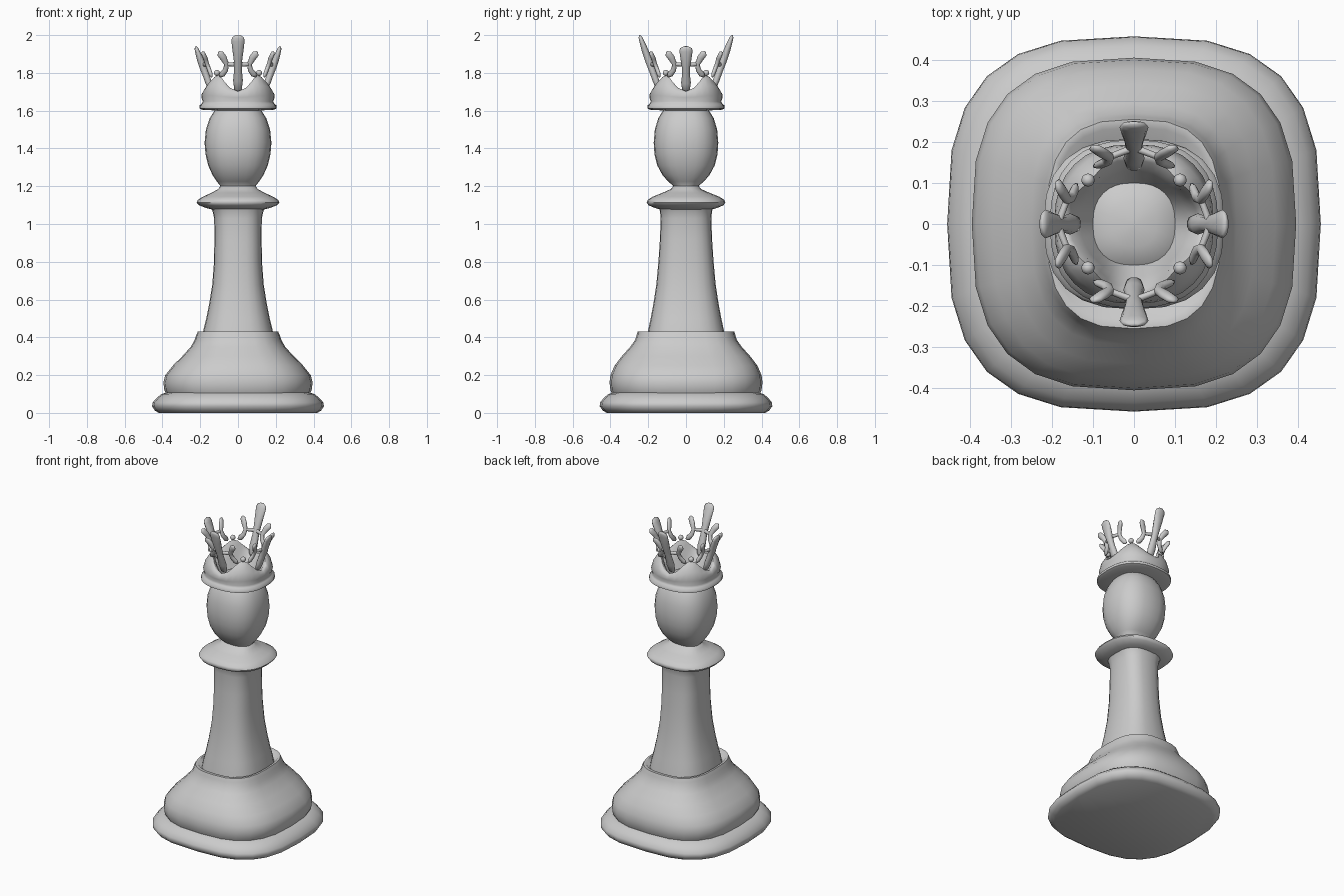
import bpy, bmesh, math
from mathutils import Vector

old = bpy.data.objects.get("Cube")
if old:
    bpy.data.objects.remove(old, do_unlink=True)

grey = bpy.data.materials.new("light_grey")
grey.use_nodes = True
grey.diffuse_color = (0.6, 0.6, 0.6, 1)
grey.node_tree.nodes["Principled BSDF"].inputs["Base Color"].default_value = (0.6, 0.6, 0.6, 1)


def make_object(name, rings, angle=55):
    """Skin closed rings of points, cap both ends and smooth the result."""
    bm = bmesh.new()
    loops = [[bm.verts.new(p) for p in ring] for ring in rings]
    n = len(loops[0])
    for a, b in zip(loops, loops[1:]):
        for i in range(n):
            j = (i + 1) % n
            bm.faces.new((a[i], a[j], b[j], b[i]))
    bm.faces.new(loops[0][::-1])
    bm.faces.new(loops[-1])
    bmesh.ops.recalc_face_normals(bm, faces=bm.faces)
    mesh = bpy.data.meshes.new(name)
    bm.to_mesh(mesh)
    bm.free()
    mesh.materials.append(grey)
    obj = bpy.data.objects.new(name, mesh)
    bpy.context.collection.objects.link(obj)
    bpy.ops.object.select_all(action='DESELECT')
    obj.select_set(True)
    bpy.context.view_layer.objects.active = obj
    bpy.ops.object.shade_smooth_by_angle(angle=math.radians(angle))
    return obj


def rounded(t, power):
    """Unit point on a rounded square."""
    c, s = math.cos(t), math.sin(t)
    return (math.copysign(abs(c) ** (2 / power), c),
            math.copysign(abs(s) ** (2 / power), s))


def turned(name, profile, power, sides=24):
    """Stack rounded squares given as height, half width, half depth."""
    rings = []
    for z, rx, ry in profile:
        ring = []
        for i in range(sides):
            x, y = rounded(math.tau * i / sides, power)
            ring.append((x * rx, y * ry, z))
        rings.append(ring)
    return make_object(name, rings)


# Pedestal
turned("foot", [(0, .42, .42), (.012, .44, .44), (.035, .455, .457), (.055, .452, .455),
                (.08, .43, .435), (.1, .405, .41), (.11, .37, .38)], 2.9)
turned("pedestal", [(.09, .375, .385), (.12, .39, .4), (.16, .395, .405), (.2, .385, .4),
                    (.25, .345, .378), (.3, .295, .34), (.35, .25, .295), (.385, .23, .27),
                    (.41, .222, .262), (.432, .212, .255), (.432, .2, .235),
                    (.4, .18, .205)], 2.8)

# Column and collar
turned("column", [(.38, .192, .21), (.44, .183, .2), (.5, .168, .187), (.58, .152, .172),
                  (.68, .136, .157), (.8, .127, .146), (.92, .125, .138),
                  (1.03, .126, .134), (1.07, .135, .138), (1.1, .15, .15)], 2.7)
turned("collar", [(1.075, .13, .13), (1.085, .17, .165), (1.1, .208, .2), (1.115, .22, .208),
                  (1.128, .212, .203), (1.145, .185, .175), (1.165, .14, .125),
                  (1.185, .105, .08), (1.21, .085, .06)], 2.5)

# Head
turned("head", [(1.18, .09, .062), (1.2, .092, .065), (1.225, .112, .095), (1.26, .135, .125),
                (1.31, .158, .152), (1.37, .172, .167), (1.43, .177, .171), (1.5, .17, .165),
                (1.56, .15, .147), (1.6, .124, .122), (1.625, .095, .095),
                (1.64, .055, .055), (1.645, .01, .01)], 2.45)

# Crown band: height, radius, rise at the corners, inward lean at the corners
crown_rows = [(1.6, .1, 0, 0), (1.605, .19, 0, 0), (1.612, .205, 0, 0), (1.627, .205, 0, 0),
              (1.637, .192, 0, 0), (1.648, .186, 0, 0), (1.67, .194, .01, 0),
              (1.688, .192, .045, .012), (1.7, .185, .075, .03), (1.703, .174, .085, .032),
              (1.695, .158, .07, .027), (1.66, .13, .03, .01), (1.62, .1, 0, 0)]
crown_rings = []
for z, r, rise, lean in crown_rows:
    ring = []
    for i in range(32):
        t = math.tau * i / 32
        peak = abs(math.sin(2 * t)) ** 1.6
        x, y = rounded(t, 2.4)
        ring.append((x * (r - lean * peak), y * (r - lean * peak), z + rise * peak))
    crown_rings.append(ring)
make_object("crown_band", crown_rings)


def leaf(name, path, turn, sides=10):
    """Flattened rod along (side, out, up, half width, half thickness), turned about z."""
    pts = [Vector(p[:3]) for p in path]
    cs, sn = math.cos(turn), math.sin(turn)
    rings = []
    for i, p in enumerate(path):
        along = (pts[min(i + 1, len(pts) - 1)] - pts[max(i - 1, 0)]).normalized()
        wide = along.cross(Vector((0, 1, 0))).normalized()
        thick = wide.cross(along)
        ring = []
        for k in range(sides):
            a = math.tau * k / sides
            q = pts[i] + wide * math.cos(a) * p[3] + thick * math.sin(a) * p[4]
            ring.append((q.x * cs - q.y * sn, q.x * sn + q.y * cs, q.z))
        rings.append(ring)
    make_object(name, rings, 70)


# Four leaning ornaments, the front and back ones taller
blade = [(0, .01, .004), (.04, .02, .014), (.2, .026, .018), (.4, .02, .018), (.55, .022, .02),
         (.75, .03, .018), (.9, .035, .013), (.96, .031, .01), (1, .012, .004)]
petal = [(.1, .188, 1.912, .006, .004), (.094, .184, 1.902, .018, .01),
         (.078, .174, 1.88, .018, .012), (.06, .163, 1.845, .013, .011),
         (.066, .152, 1.815, .014, .011), (.084, .144, 1.792, .016, .01),
         (.096, .14, 1.78, .006, .004)]
for i, side in enumerate(("back", "right", "front", "left")):
    turn = i * math.pi / 2
    tall = .3 if i % 2 == 0 else .24
    leaf(side + "_blade", [(0, .138 + .36 * tall * f, 1.7 + tall * f, w, d)
                           for f, w, d in blade], turn)
    for tag, s in (("a", 1), ("b", -1)):
        leaf(side + "_petal_" + tag, [(s * x, y, z, w, d) for x, y, z, w, d in petal], turn)
    leaf(side + "_crossbar", [(-.06, .163, 1.845, .009, .008), (0, .186, 1.845, .013, .01),
                              (.06, .163, 1.845, .009, .008)], turn)

# Corner beads
for sx, sy, where in ((1, 1, "back_left"), (-1, 1, "back_right"),
                      (1, -1, "front_left"), (-1, -1, "front_right")):
    bpy.ops.mesh.primitive_uv_sphere_add(segments=14, ring_count=8, radius=.016,
                                         location=(sx * .112, sy * .107, 1.8))
    bead = bpy.context.object
    bead.name = where + "_bead"
    bead.data.materials.append(grey)
    bpy.ops.object.shade_smooth()
